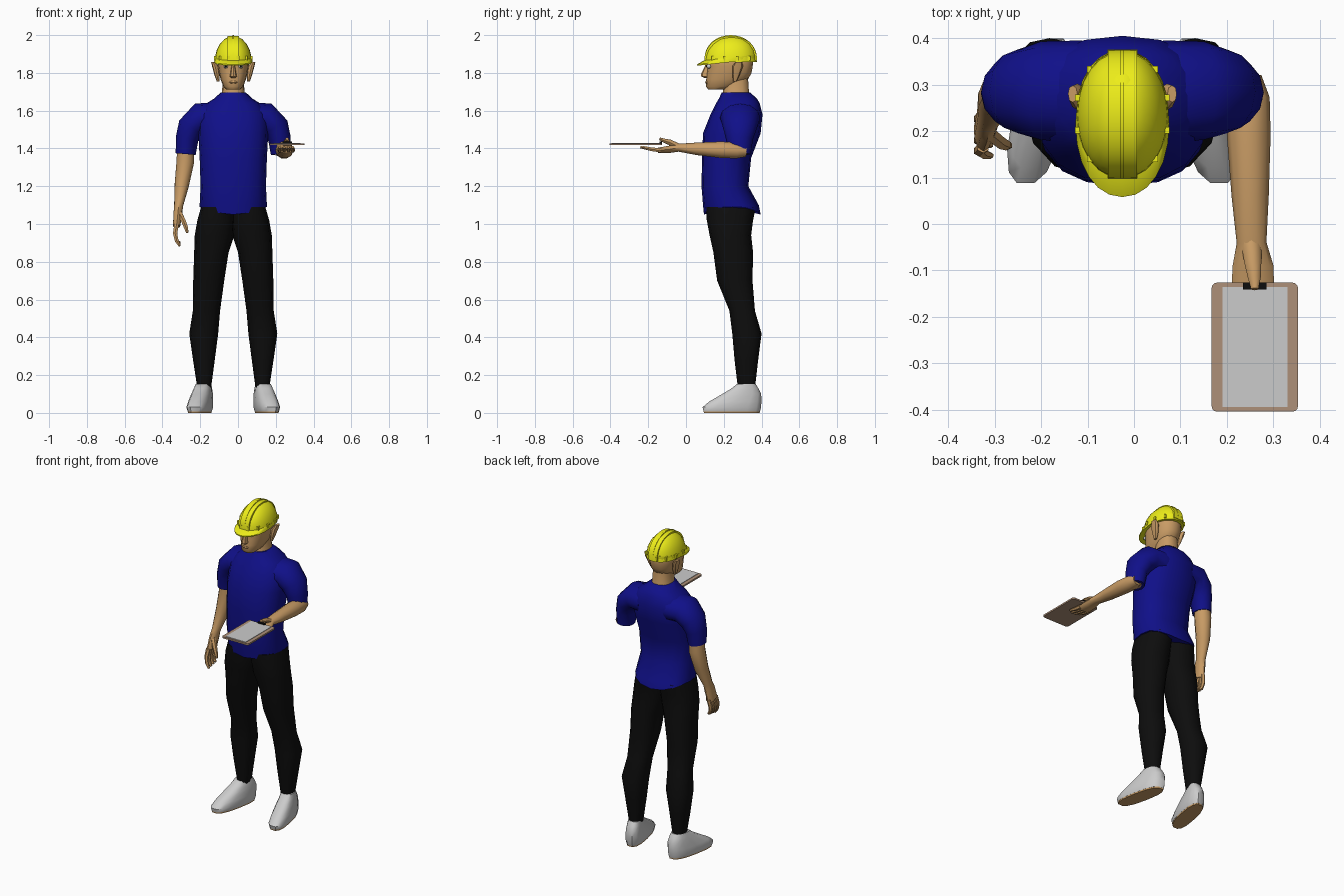
import bpy, bmesh, math
from mathutils import Vector

CX = -0.025            # the body's mirror line
TAU = 2 * math.pi


def material(name, r, g, b):
    m = bpy.data.materials.new(name)
    m.diffuse_color = (r, g, b, 1)
    return m


SKIN = material("skin", .58, .33, .13)
BLUE = material("blue_cloth", .005, .005, .25)
BLACK = material("black", .004, .004, .004)
YELLOW = material("yellow", .85, .85, .01)
WOOD = material("wood", .42, .28, .19)


def skin_rings(name, rings, mat=None, angle=45):
    """Bridge equal-sized rings of points and cap both ends."""
    bm = bmesh.new()
    vs = [[bm.verts.new(p) for p in r] for r in rings]
    n = len(vs[0])
    for a, b in zip(vs, vs[1:]):
        for i in range(n):
            j = (i + 1) % n
            bm.faces.new((a[i], a[j], b[j], b[i]))
    bm.faces.new(vs[0][::-1])
    bm.faces.new(vs[-1])
    bmesh.ops.recalc_face_normals(bm, faces=bm.faces)
    me = bpy.data.meshes.new(name)
    bm.to_mesh(me)
    bm.free()
    ob = bpy.data.objects.new(name, me)
    bpy.context.collection.objects.link(ob)
    if mat:
        me.materials.append(mat)
    bpy.ops.object.select_all(action='DESELECT')
    ob.select_set(True)
    bpy.context.view_layer.objects.active = ob
    bpy.ops.object.shade_smooth_by_angle(angle=math.radians(angle))
    return ob


def loft(name, rows, mat=None, n=14, p=.85, bend=None, angle=45):
    """rows: (centre x, z, half width, front y, back y)."""
    rings = []
    for k, (cx, z, hw, y0, y1) in enumerate(rows):
        ring = []
        for i in range(n):
            c, s = math.cos(TAU * i / n), math.sin(TAU * i / n)
            x = cx + hw * math.copysign(abs(c) ** p, c)
            y = (y0 + y1) / 2 + (y1 - y0) / 2 * math.copysign(abs(s) ** p, s)
            q = Vector((x, y, z))
            ring.append(bend(k, q) if bend else q)
        rings.append(ring)
    return skin_rings(name, rings, mat, angle)


def tube(name, rows, hint, mat=None, n=10):
    """rows: (point, radius along hint, radius across)."""
    pts = [Vector(r[0]) for r in rows]
    rings = []
    for k, (_, ra, rb) in enumerate(rows):
        t = (pts[min(k + 1, len(pts) - 1)] - pts[max(k - 1, 0)]).normalized()
        h = Vector(hint)
        h = (h - t * h.dot(t)).normalized()
        v = t.cross(h)
        rings.append([pts[k] + h * ra * math.cos(TAU * i / n) + v * rb * math.sin(TAU * i / n)
                      for i in range(n)])
    return skin_rings(name, rings, mat)


def box(name, x0, x1, y0, y1, z0, z1, mat=None, bevel=0):
    ring = lambda z: [(x0, y0, z), (x1, y0, z), (x1, y1, z), (x0, y1, z)]
    ob = skin_rings(name, [ring(z0), ring(z1)], mat, 30)
    if bevel:   # round the upright corners only
        bm = bmesh.new()
        bm.from_mesh(ob.data)
        up = [e for e in bm.edges if abs(e.verts[0].co.z - e.verts[1].co.z) > 1e-5]
        bmesh.ops.bevel(bm, geom=up, offset=bevel, segments=3, affect='EDGES', profile=.5)
        bm.to_mesh(ob.data)
        bm.free()
    return ob


# Shirt, with a hem that rises at the hips
def hem(k, q):
    if k == 0:
        q.z += .04 * min(1, abs(q.x - CX) / .17) ** 2
    return q


loft("shirt", [(CX, 1.05, .178, .095, .395), (CX, 1.1, .178, .09, .385), (CX, 1.2, .173, .082, .33),
               (CX, 1.35, .178, .085, .345), (CX, 1.48, .185, .09, .395), (CX, 1.58, .185, .13, .405),
               (CX, 1.64, .14, .16, .39), (CX, 1.665, .1, .175, .375), (CX, 1.695, .068, .188, .34)],
     BLUE, n=16, bend=hem)

# Legs, shoes and sleeves, mirrored
for side, tag in ((-1, "right"), (1, "left")):
    X = lambda s: CX + side * s

    def leg(z, s0, s1, y0, y1):
        return (X((s0 + s1) / 2), z, (s1 - s0) / 2, y0, y1)

    loft(tag + "_trouser_leg", [
        leg(.13, .118, .19, .275, .365), leg(.28, .098, .213, .257, .382), leg(.42, .08, .233, .245, .4),
        leg(.54, .07, .214, .23, .365), leg(.7, .048, .212, .165, .352), leg(.85, .025, .207, .145, .355),
        leg(.94, -.005, .204, .125, .345), leg(1.02, -.01, .19, .11, .355), leg(1.09, -.01, .17, .105, .37)],
         BLACK, n=12)

    def toe_out(k, q):
        q.x += side * (.34 - q.y) * .2
        return q

    loft(tag + "_shoe", [(X(.158), .008, .052, .09, .395), (X(.158), .03, .058, .085, .4),
                         (X(.157), .06, .055, .12, .402), (X(.156), .1, .05, .19, .4),
                         (X(.155), .13, .044, .24, .385), (X(.154), .152, .039, .268, .37)],
         p=.75, bend=toe_out)
    loft(tag + "_sole", [(X(.158), 0, .05, .092, .393), (X(.158), .012, .052, .09, .395)],
         SKIN, p=.75, bend=toe_out)
    tube(tag + "_sleeve", [((X(.09), .285, 1.56), .11, .085), ((X(.175), .287, 1.562), .106, .08),
                           ((X(.225), .285, 1.51), .09, .072), ((X(.245), .283, 1.45), .072, .06),
                           ((X(.252), .282, 1.37), .06, .053)], (0, 1, 0), BLUE, n=12)
    # Ears and eyes
    loft(tag + "_ear", [(X(.08), 1.755, .008, .25, .268), (X(.086), 1.79, .014, .245, .285),
                        (X(.096), 1.835, .016, .245, .302), (X(.107), 1.858, .01, .262, .298)], SKIN, n=8)
    for part, r, y, m in (("_eye", .012, .122, None), ("_pupil", .006, .112, BLACK)):
        tube(tag + part, [((X(.04), y + r * math.cos(a), 1.835 + 0), max(r * math.sin(a), .001),
                           max(r * math.sin(a), .001)) for a in (0, .6, 1.2, 1.9, 2.5, 3.1)],
             (0, 0, 1), m, n=8)
    tube(tag + "_eyebrow", [((X(.018), .107, 1.848), .003, .004), ((X(.042), .112, 1.853), .004, .004),
                            ((X(.062), .13, 1.848), .002, .004)], (0, 0, 1), BLACK, n=6)

# Head, neck and nose
loft("neck", [(CX, 1.65, .075, .185, .345), (CX, 1.695, .06, .195, .335), (CX, 1.77, .055, .195, .33)], SKIN)
loft("head", [(CX, 1.712, .036, .118, .215), (CX, 1.727, .052, .106, .26), (CX, 1.765, .067, .107, .328),
              (CX, 1.8, .076, .109, .347), (CX, 1.835, .082, .114, .353), (CX, 1.86, .083, .11, .355),
              (CX, 1.91, .075, .125, .345)], SKIN, n=16)
loft("nose", [(CX, 1.774, .012, .095, .13), (CX, 1.782, .019, .08, .135), (CX, 1.795, .016, .08, .135),
              (CX, 1.845, .008, .104, .135)], SKIN, n=8)
loft("lips", [(CX, 1.744, .016, .104, .13), (CX, 1.75, .024, .101, .13), (CX, 1.756, .018, .104, .13)], SKIN, n=8)

# Hard hat: dome, centre ridge, brim and rim lugs
loft("helmet_dome", [(CX, 1.858, .099, .098, .375), (CX, 1.885, .096, .1, .372), (CX, 1.92, .088, .112, .364),
                     (CX, 1.952, .072, .136, .345), (CX, 1.978, .048, .168, .315), (CX, 1.99, .026, .2, .28),
                     (CX, 1.994, .008, .23, .25)], YELLOW, n=24, p=.95)
arc = [(.237 - .139 * math.cos(a * math.pi / 16), 1.87 + .13 * math.sin(a * math.pi / 16) ** .9)
       for a in range(17)]
for hw, drop in ((.031, .004), (.004, 0)):
    skin_rings("helmet_ridge", [[(CX + sx * hw, y, z - drop) for y, z in arc] for sx in (-1, 1)], YELLOW, 30)


def slope(k, q):
    q.z += (q.y - .06) * .11
    return q


loft("helmet_brim", [(CX, 1.838, .1, .058, .372), (CX, 1.845, .101, .058, .374), (CX, 1.862, .097, .095, .372)],
     YELLOW, n=24, p=.95, bend=slope)
for i in range(12):
    a = TAU * (i + .5) / 12
    x, y = CX + .098 * math.cos(a), .237 + .136 * math.sin(a)
    box("helmet_lug", x - .007, x + .007, y - .007, y + .007, 1.866, 1.89, YELLOW)

# Hanging right arm
tube("right_arm", [((-.276, .285, 1.43), .05, .047), ((-.279, .288, 1.33), .052, .049),
                   ((-.297, .268, 1.21), .045, .04), ((-.314, .228, 1.1), .032, .025),
                   ((-.318, .215, 1.06), .04, .024), ((-.325, .198, .99), .043, .02)], (0, 1, 0), SKIN)
for i in range(4):
    y = .165 + .023 * i
    tube("right_finger", [((-.325, y, 1.0), .012, .014), ((-.333, y - .008, .95), .012, .013),
                          ((-.324, y - .014, .91), .011, .011), ((-.308, y - .018, .883 + .006 * i), .007, .007)],
         (0, 1, 0), SKIN, n=6)
tube("right_thumb", [((-.312, .195, 1.06), .016, .016), ((-.288, .176, 1.015), .015, .014),
                     ((-.275, .17, .98), .012, .012), ((-.268, .168, .953), .007, .007)], (0, 1, 0), SKIN, n=6)

# Bent left arm reaching forward under the board
tube("left_upper_arm", [((.225, .285, 1.45), .048, .045), ((.238, .288, 1.37), .042, .042)], (0, 1, 0), SKIN)
tube("left_forearm", [((.24, .318, 1.385), .034, .03), ((.244, .27, 1.388), .048, .043),
                      ((.247, .19, 1.393), .047, .046), ((.25, .06, 1.398), .04, .035),
                      ((.253, -.04, 1.404), .032, .022), ((.256, -.09, 1.395), .044, .02),
                      ((.256, -.15, 1.39), .046, .014)], (1, 0, 0), SKIN)
for i in range(4):
    x = .221 + .023 * i
    tip = -.23 - .012 * (i in (1, 2))
    tube("left_finger", [((x, -.135, 1.39), .012, .013), ((x, -.185, 1.396), .012, .011),
                         ((x, tip, 1.407), .007, .007)], (1, 0, 0), SKIN, n=6)
tube("left_thumb", [((.252, -.04, 1.408), .022, .018), ((.256, -.085, 1.432), .018, .015),
                    ((.259, -.115, 1.441), .014, .011), ((.26, -.14, 1.451), .008, .007)],
     (1, 0, 0), SKIN, n=8)

# Clipboard, paper and clip
box("clipboard", .167, .353, -.404, -.126, 1.417, 1.427, WOOD, .012)
box("paper", .19, .33, -.394, -.136, 1.425, 1.43)
box("clip", .235, .285, -.141, -.126, 1.425, 1.436, BLACK)
